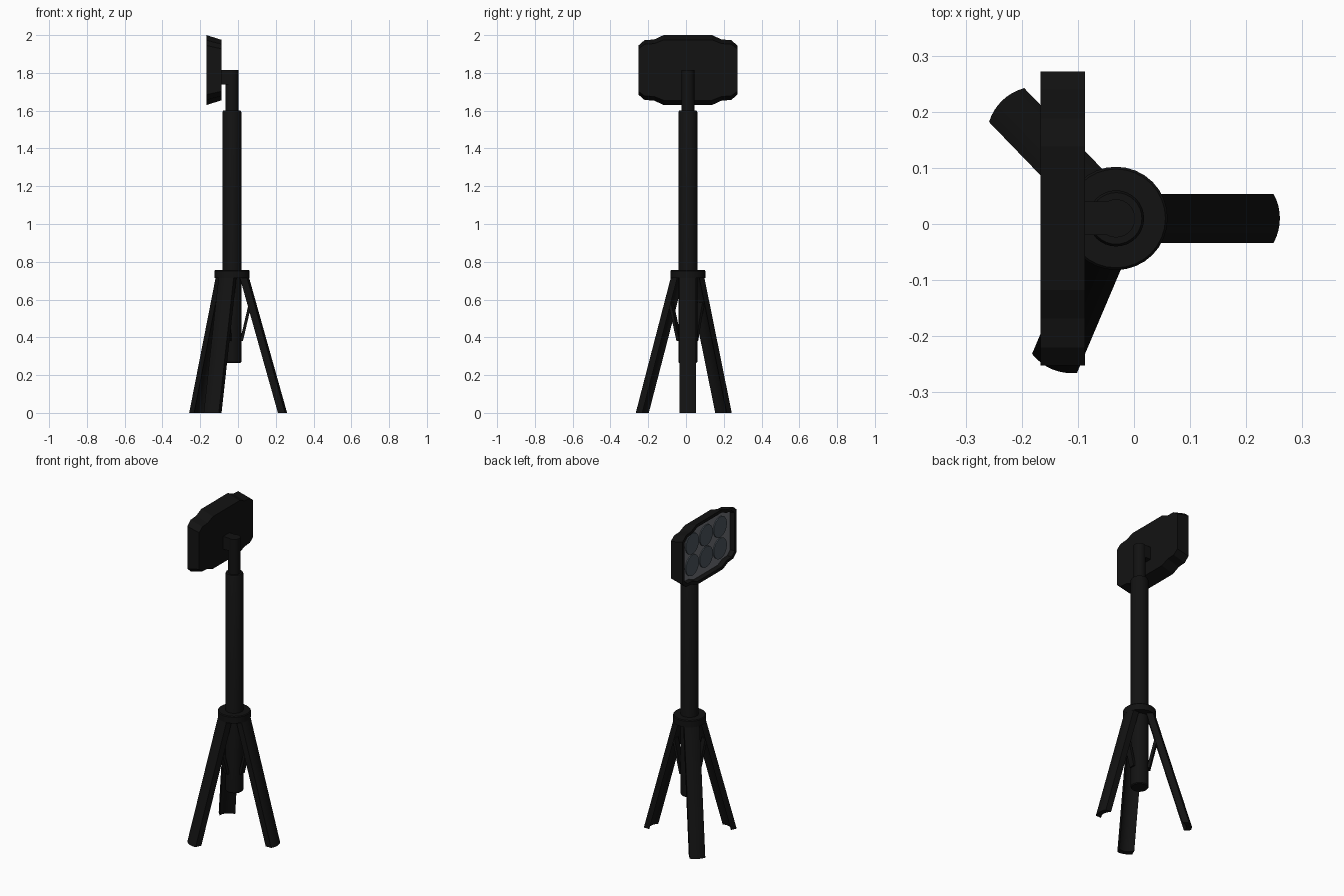
import bpy, bmesh, math
from mathutils import Vector, Matrix

if "Cube" in bpy.data.objects:
    bpy.data.objects.remove(bpy.data.objects["Cube"])

CX, CY = -0.032, 0.01          # pole axis


def material(name, c):
    m = bpy.data.materials.new(name)
    m.diffuse_color = (*c, 1)
    m.use_nodes = True
    m.node_tree.nodes["Principled BSDF"].inputs["Base Color"].default_value = m.diffuse_color
    return m


BLACK = material("black_plastic", (0.006, 0.006, 0.006))
PANEL = material("reflector_grey", (0.16, 0.17, 0.19))
LENS = material("lens_grey", (0.07, 0.09, 0.11))


def loft(name, rings, mat, smooth=False, cap_end=True):
    """Skin a list of equal-length point rings and cap the ends."""
    bm = bmesh.new()
    vs = [[bm.verts.new(p) for p in r] for r in rings]
    n = len(vs[0])
    for a, b in zip(vs, vs[1:]):
        for i in range(n):
            j = (i + 1) % n
            bm.faces.new((a[i], a[j], b[j], b[i]))
    bm.faces.new(vs[0][::-1])
    if cap_end:
        bm.faces.new(vs[-1])
    bmesh.ops.recalc_face_normals(bm, faces=bm.faces)
    me = bpy.data.meshes.new(name)
    bm.to_mesh(me)
    bm.free()
    ob = bpy.data.objects.new(name, me)
    bpy.context.collection.objects.link(ob)
    me.materials.append(mat)
    if smooth:
        bpy.context.view_layer.objects.active = ob
        ob.select_set(True)
        bpy.ops.object.shade_smooth_by_angle(angle=math.radians(35))
        ob.select_set(False)
    return ob


def turned(name, profile, sides=32):
    """Solid of revolution about the pole axis from (radius, z) pairs."""
    ang = [2 * math.pi * i / sides for i in range(sides)]
    return loft(name, [[(CX + r * math.cos(a), CY + r * math.sin(a), z) for a in ang]
                       for r, z in profile], BLACK, True)


# Telescopic pole and collar
turned("main_pole", [(0.046, 0.265), (0.05, 0.27), (0.05, 1.592), (0.046, 1.6)])
turned("upper_pole", [(0.034, 1.58), (0.034, 1.816)])
turned("leg_collar", [(0.092, 0.715), (0.092, 0.752), (0.088, 0.757)])


def spun(points, deg):
    m = Matrix.Translation((CX, CY, 0)) @ Matrix.Rotation(math.radians(deg), 4, 'Z')
    return [m @ Vector(p) for p in points]


# Curved legs that wrap around the pole when folded, with a brace each
HALF = 0.0435
ys = [HALF * (i / 4 - 1) for i in range(9)]


def leg_section(off, z):
    outer = [(off + math.sqrt(0.09 ** 2 - y * y), y, z) for y in ys]
    inner = [(off + math.sqrt(0.06 ** 2 - y * y), y, z) for y in reversed(ys)]
    return outer + inner


for k, deg in enumerate((0, 134, 247), 1):
    loft(f"leg_{k}", [spun(leg_section(0.202, 0), deg), spun(leg_section(-0.002, 0.725), deg)],
         BLACK, True)
    bar = [[(r + dx, y, z) for dx, y in ((-0.008, -0.018), (0.008, -0.018),
                                        (0.008, 0.018), (-0.008, 0.018))]
           for r, z in ((0.05, 0.38), (0.098, 0.585))]
    loft(f"leg_brace_{k}", [spun(r, deg) for r in bar], BLACK)

# Lamp head: chamfered outline, tapered to the back, recessed front facing -x
ZC = 1.815
quarter = [(0.262, 0.13), (0.23, 0.158), (0.178, 0.162), (0.128, 0.185)]
outline = (quarter + [(-y, z) for y, z in reversed(quarter)]
           + [(-y, -z) for y, z in quarter] + [(y, -z) for y, z in reversed(quarter)])


def head_ring(x, sy, sz):
    return [(x, CY + y * sy, ZC + z * sz) for y, z in outline]


loft("lamp_housing", [head_ring(-0.087, 1, 0.865), head_ring(-0.167, 1, 1),
                      head_ring(-0.167, 0.93, 0.9), head_ring(-0.138, 0.91, 0.88)], BLACK)
loft("reflector_panel", [head_ring(-0.136, 0.91, 0.88), head_ring(-0.14, 0.91, 0.88)], PANEL)

# Six round lenses
for row in (-1, 1):
    for col in (-1, 0, 1):
        ang = [2 * math.pi * i / 24 for i in range(24)]
        loft(f"lens_{'upper' if row > 0 else 'lower'}_{col + 2}",
             [[(x, CY + col * 0.135 + 0.063 * math.cos(a), ZC + row * 0.066 + 0.063 * math.sin(a))
               for a in ang] for x in (-0.138, -0.146)], LENS, True)

# Short arm joining the upper pole to the lamp
loft("lamp_arm", [[(x, CY + y, z) for y, z in ((-0.03, 1.738), (0.03, 1.738),
                                              (0.03, 1.816), (-0.03, 1.816))]
                  for x in (-0.1, CX)], BLACK)
